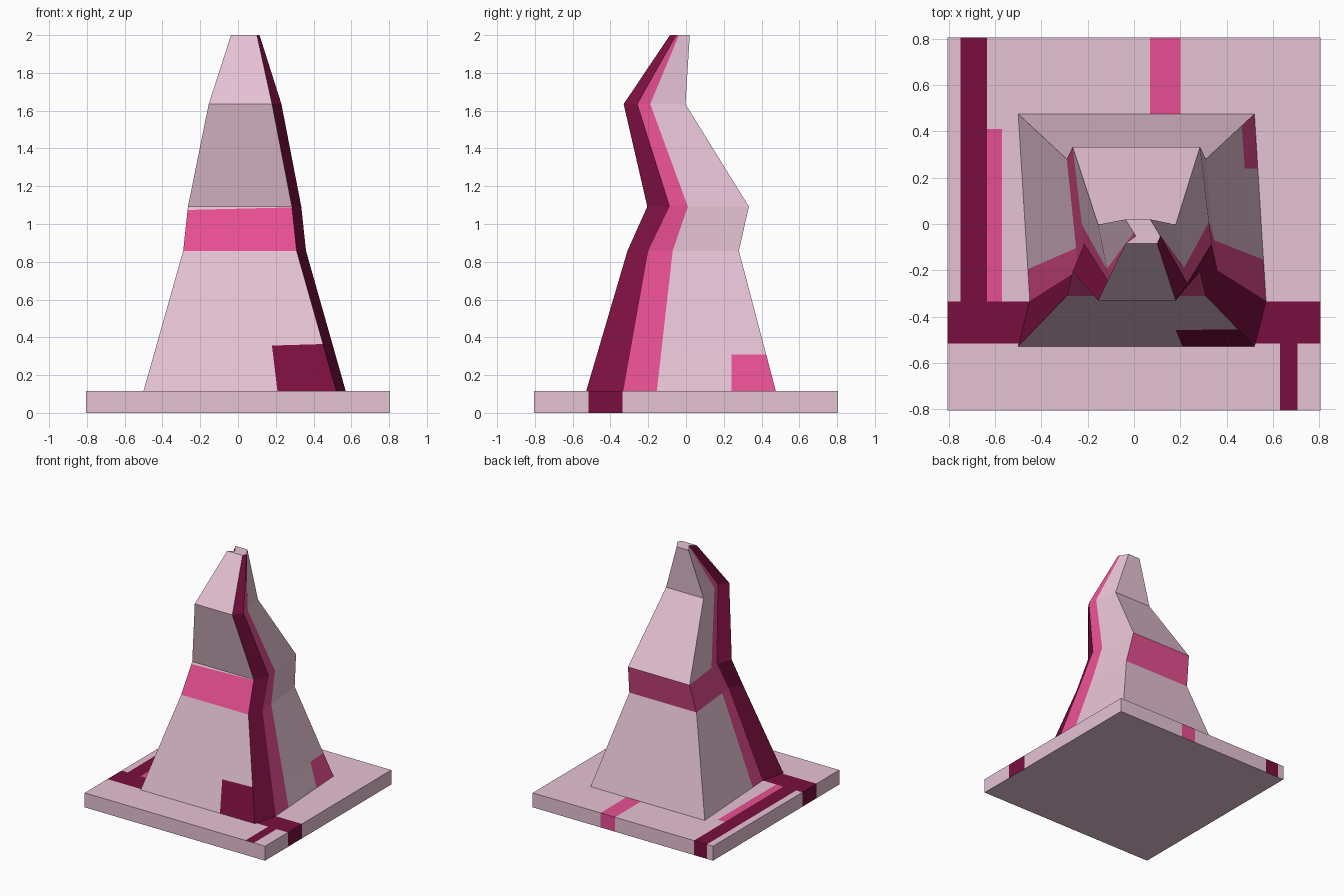
import bpy, bmesh
from mathutils import Vector

if "Cube" in bpy.data.objects:
    bpy.data.objects.remove(bpy.data.objects["Cube"])


def material(name, rgb):
    lin = [((c / 255 + 0.055) / 1.055) ** 2.4 if c > 10 else c / 255 / 12.92 for c in rgb]
    m = bpy.data.materials.new(name)
    m.diffuse_color = (*lin, 1)
    m.use_nodes = True
    m.node_tree.nodes["Principled BSDF"].inputs["Base Color"].default_value = m.diffuse_color
    return m


PALE, PINK, DARK = 0, 1, 2
MATS = [material("pale pink", (231, 195, 213)),
        material("hot pink", (231, 79, 146)),
        material("dark maroon", (122, 15, 63))]


def finish(bm, name):
    me = bpy.data.meshes.new(name)
    bm.to_mesh(me)
    bm.free()
    for m in MATS:
        me.materials.append(m)
    ob = bpy.data.objects.new(name, me)
    bpy.context.collection.objects.link(ob)
    return ob


def cut(bm, faces, co, no):
    geom = {g for f in faces for g in [f, *f.edges, *f.verts]}
    bmesh.ops.bisect_plane(bm, geom=list(geom), plane_co=co, plane_no=no, dist=1e-5)


# Square base slab, cut along the edges of its painted stripes
H, T = 0.805, 0.117
STRIPES = [  # x0, x1, y0, y1, colour
    (-H, H, -0.515, -0.335, DARK),
    (-0.75, -0.635, -0.335, H, DARK),
    (-0.635, -0.57, -0.335, 0.41, PINK),
    (0.63, 0.705, -0.8045, -0.515, DARK),
    (0.07, 0.20, 0.2, H, PINK)]
bm = bmesh.new()
bmesh.ops.create_cube(bm, size=1)
for v in bm.verts:
    v.co = (v.co.x * 2 * H, v.co.y * 2 * H, (v.co.z + 0.5) * T)
for x0, x1, y0, y1, _ in STRIPES:
    for axis, vals in (((1, 0, 0), (x0, x1)), ((0, 1, 0), (y0, y1))):
        for k in vals:
            if abs(k) < H:
                cut(bm, bm.faces, Vector(axis) * k, axis)
bm.normal_update()
for f in bm.faces:
    c = f.calc_center_median()
    if f.normal.z < -0.5:
        continue
    for x0, x1, y0, y1, col in STRIPES:
        if x0 - 1e-4 <= c.x <= x1 + 1e-4 and y0 - 1e-4 <= c.y <= y1 + 1e-4:
            f.material_index = col
            break
finish(bm, "base_slab")

# Crooked tower: z, left, right, front, back, side crease y, crease shift, strip widths
LEVELS = [
    (T, -0.50, 0.52, -0.528, 0.475, -0.332, 0.05, 0.17, 0.22),
    (0.858, -0.29, 0.31, -0.31, 0.28, -0.20, 0.05, 0.20, 0.27),
    (1.092, -0.265, 0.285, -0.205, 0.333, -0.087, 0.05, 0.20, 0.23),
    (1.635, -0.155, 0.18, -0.33, -0.003, -0.258, 0.05, 0.25, 0.27),
    (2.0, -0.037, 0.10, -0.085, 0.02, -0.052, 0.045, 0.20, 0.20)]
bm = bmesh.new()
rings = []
for i, (z, l, r, f, b, m, s, tl, tr) in enumerate(LEVELS):
    top = i == len(LEVELS) - 1
    br = Vector((0.07 if top else r, b, z))
    bl = Vector((l, b, z))
    rm = Vector((r + (0.014 if top else s), m, z))
    lm = Vector((l + s, m, z))
    pts = [Vector((l, f, z)), Vector((r, f, z)), rm, rm.lerp(br, tr),
           br, bl, lm.lerp(bl, tl), lm]
    rings.append([bm.verts.new(p) for p in pts])
sides = {}
for lev, (lo, hi) in enumerate(zip(rings, rings[1:])):
    for k in range(8):
        n = (k + 1) % 8
        face = bm.faces.new((lo[k], lo[n], hi[n], hi[k]))
        if k in (1, 7):                                  # front corner facets
            face.material_index = DARK
        elif k in (2, 6) or (lev == 1 and k in (0, 4, 5)):  # strips and waist band
            face.material_index = PINK
        sides[lev, k] = face
bm.faces.new(rings[-1])
bm.normal_update()

# Painted patches near the foot, and the slanted upper edge of the front band
cut(bm, [sides[0, 0]], (0.3, 0, 0.36), (-0.03, 0, 1))
low = [f for f in bm.faces if f.normal.y < -0.8 and f.calc_center_bounds().z < 0.3]
cut(bm, low, (0.18, 0, 0.355), (1, 0, 0.12))
cut(bm, [sides[0, 3]], (0, 0, 0.31), (0, 0, 1))
low = [f for f in bm.faces if f.normal.x > 0.8 and f.calc_center_bounds().z < 0.3
       and f.calc_center_bounds().y > 0]
cut(bm, low, (0, 0.24, 0), (0, 1, 0))
band = [f for f in bm.faces if f.normal.y < -0.8 and f.material_index == PINK]
cut(bm, band, (0, 0, 1.081), (-0.025, 0, 1))
bm.normal_update()
for f in bm.faces:
    c = f.calc_center_bounds()
    if c.z < 0.3 and f.normal.y < -0.8 and c.x > 0.18:
        f.material_index = DARK
    elif c.z < 0.3 and f.normal.x > 0.8 and c.y > 0.24:
        f.material_index = PINK
    elif f.normal.y < -0.8 and 1.07 < c.z < 1.1:
        f.material_index = PALE
finish(bm, "crooked_tower")
